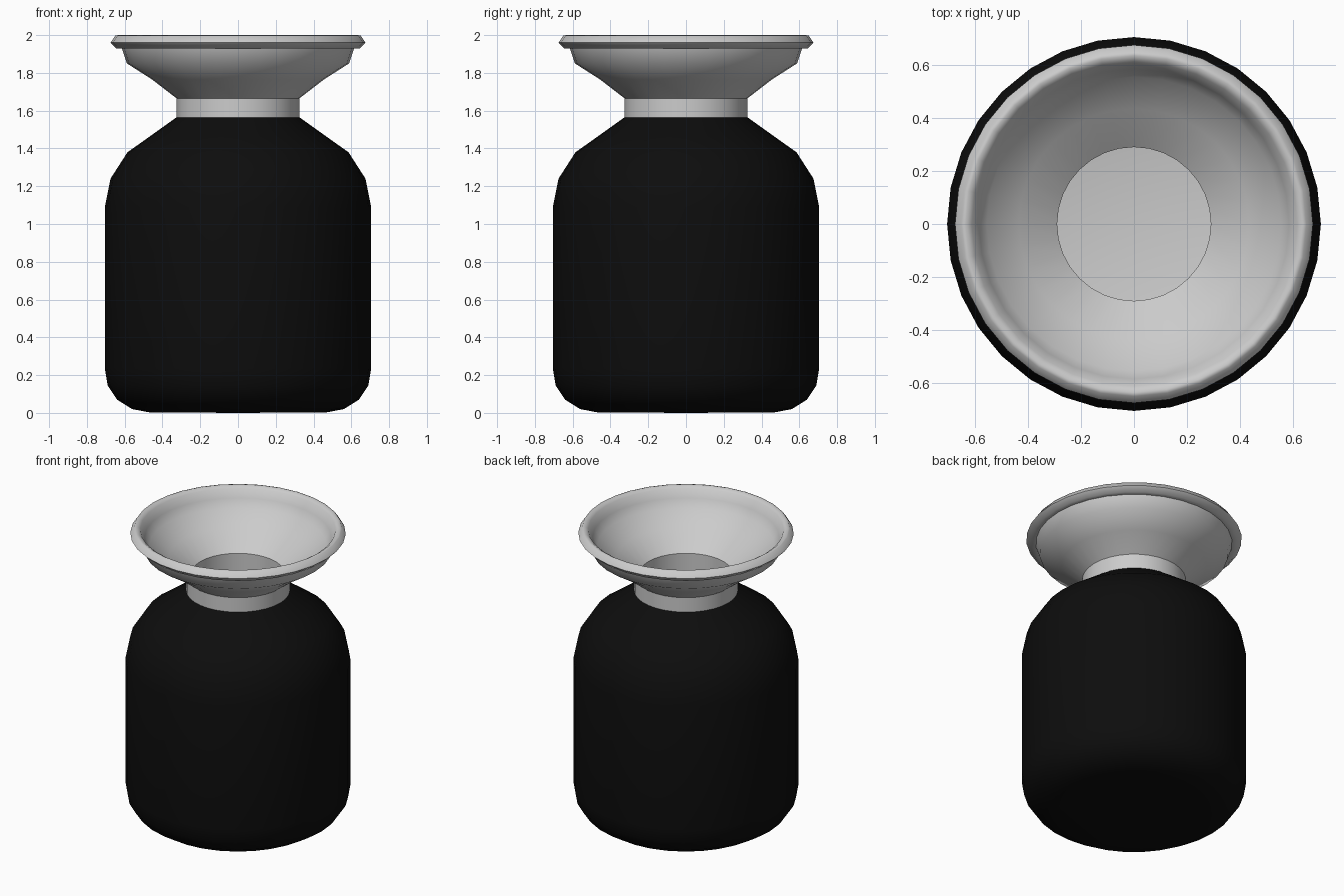
import bpy, math

if "Cube" in bpy.data.objects:
    bpy.data.objects.remove(bpy.data.objects["Cube"])

SEGMENTS = 32


def lathe(name, profile, color=None):
    """Spin an (r, z) profile around z; radius 0 makes a pole."""
    verts, faces, rings = [], [], []
    for r, z in profile:
        if r == 0:
            rings.append([len(verts)] * SEGMENTS)
            verts.append((0, 0, z))
        else:
            rings.append([len(verts) + i for i in range(SEGMENTS)])
            for i in range(SEGMENTS):
                a = 2 * math.pi * i / SEGMENTS
                verts.append((r * math.cos(a), r * math.sin(a), z))
    for lo, hi in zip(rings, rings[1:]):
        for i in range(SEGMENTS):
            j = (i + 1) % SEGMENTS
            face = list(dict.fromkeys((lo[i], lo[j], hi[j], hi[i])))
            faces.append(face)
    mesh = bpy.data.meshes.new(name)
    mesh.from_pydata(verts, [], faces)
    mesh.update()
    obj = bpy.data.objects.new(name, mesh)
    bpy.context.collection.objects.link(obj)
    if color:
        mat = bpy.data.materials.new(name + "_color")
        mat.diffuse_color = color
        mat.use_nodes = True
        mat.node_tree.nodes["Principled BSDF"].inputs["Base Color"].default_value = mat.diffuse_color
        mesh.materials.append(mat)
    bpy.ops.object.select_all(action='DESELECT')
    obj.select_set(True)
    bpy.context.view_layer.objects.active = obj
    bpy.ops.object.shade_smooth_by_angle(angle=math.radians(50))
    return obj


# Black outer body
lathe("vase_body", [
    (0, 0), (0.47, 0.003), (0.56, 0.02), (0.64, 0.07), (0.69, 0.145),
    (0.705, 0.235), (0.705, 1.09), (0.675, 1.24), (0.585, 1.38),
    (0.465, 1.465), (0.325, 1.565)], (0.004, 0.004, 0.004, 1))

# Grey neck and flared mouth, continuing into the hollow inside
lathe("neck_and_lining", [
    (0.325, 1.565), (0.325, 1.665), (0.455, 1.765), (0.588, 1.85),
    (0.615, 1.93), (0.645, 1.93), (0.675, 1.96), (0.65, 1.997),
    (0.635, 2.0), (0.612, 1.985), (0.585, 1.93), (0.555, 1.875),
    (0.435, 1.795), (0.29, 1.685), (0.29, 1.55), (0.44, 1.44),
    (0.56, 1.355), (0.64, 1.23), (0.67, 1.09), (0.67, 0.235),
    (0.61, 0.1), (0.46, 0.04), (0, 0.04)])
